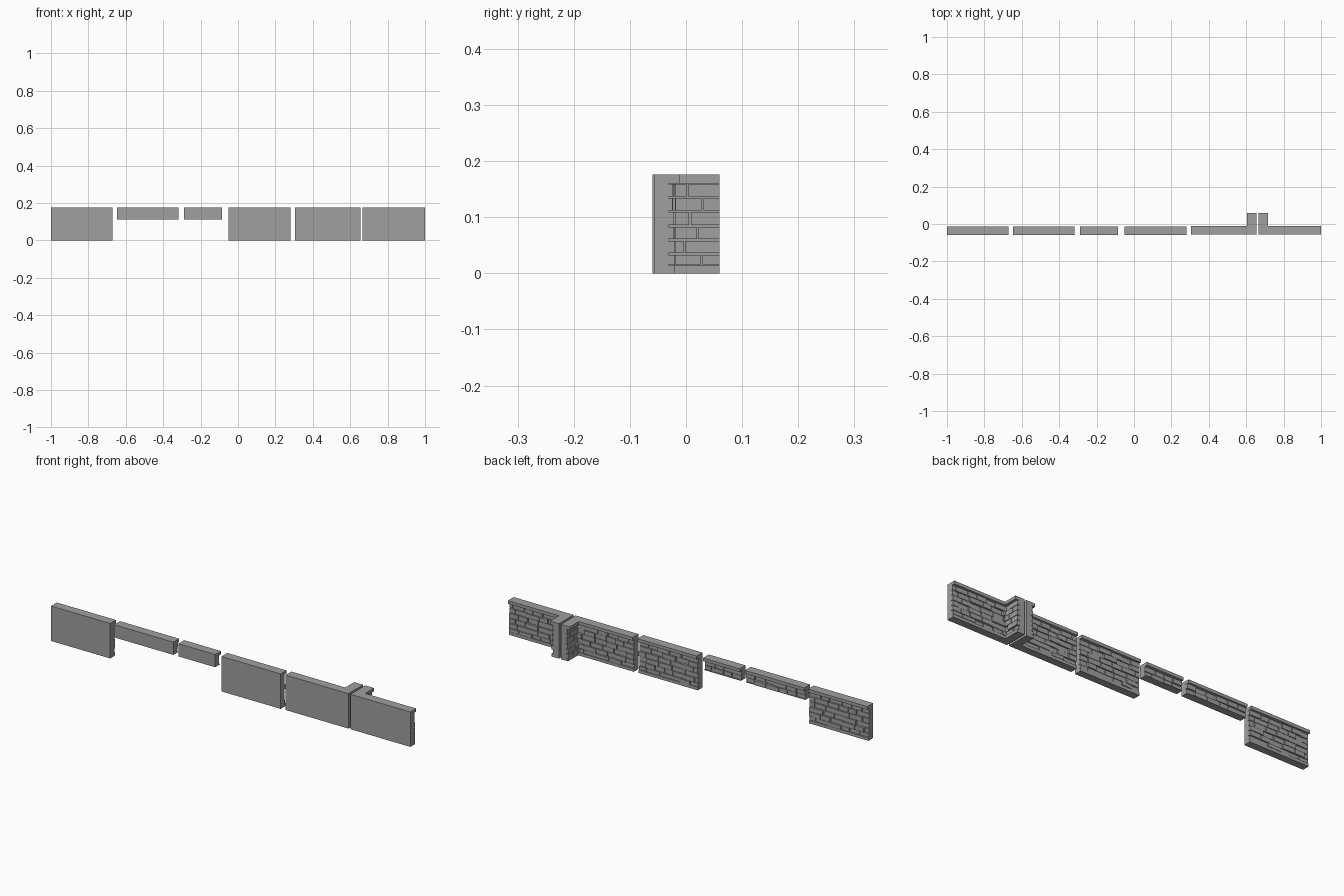
import bpy, bmesh, random
from mathutils import Vector

if "Cube" in bpy.data.objects:
    bpy.data.objects.remove(bpy.data.objects["Cube"])
random.seed(4)

stone = bpy.data.materials.new("grey stone")
stone.use_nodes = True
GREY = (0.35, 0.35, 0.35, 1)
stone.diffuse_color = GREY
stone.node_tree.nodes["Principled BSDF"].inputs["Base Color"].default_value = GREY

TOP, CAP_Z = 0.176, 0.160
CAP, BASE, MORTAR = 0.046, 0.037, 0.026
ROWS = [(0.016, 0.033), (0.036, 0.058), (0.061, 0.083),
        (0.086, 0.109), (0.112, 0.134), (0.137, 0.159)]


def prism(bm, profile, place, u0, u1):
    """Extrude a (depth, z) outline along the wall from u0 to u1."""
    a = [bm.verts.new(place(u0, d, z)) for d, z in profile]
    b = [bm.verts.new(place(u1, d, z)) for d, z in profile]
    bm.faces.new(a)
    bm.faces.new(b[::-1])
    for i in range(len(a)):
        j = (i + 1) % len(a)
        bm.faces.new((a[i], b[i], b[j], a[j]))


def wall_run(bm, place, u0, u1, bottom, lip):
    # backing slab with base lip and overhanging cap
    prism(bm, [(0, bottom), (BASE, bottom), (BASE, bottom + lip),
               (MORTAR, bottom + lip), (MORTAR, CAP_Z), (CAP, CAP_Z),
               (CAP, TOP), (0, TOP)], place, u0, u1)
    # staggered bricks of uneven depth
    for row, (z0, z1) in enumerate(ROWS):
        if z0 < bottom:
            continue
        u = u0 - (row % 2) * 0.025
        while u < u1 - 0.008:
            end = u + random.uniform(0.045, 0.075)
            if u1 - end < 0.015:
                end = u1 + 0.003
            depth = random.uniform(0.031, 0.039)
            start = max(u, u0)
            stop = min(end - 0.003, u1)
            if stop - start > 0.004:
                prism(bm, [(MORTAR - 0.002, z0), (depth, z0), (depth, z1),
                           (MORTAR - 0.002, z1)], place, start, stop)
            u = end


def wall(name, x0, x1, bottom=0.0, lip=0.015, front=-0.06, corner=0):
    bm = bmesh.new()
    wall_run(bm, lambda u, d, z: Vector((u, front + d, z)), x0, x1, bottom, lip)
    # return leg at the left (-1) or right (+1) end
    if corner:
        outer = x1 if corner > 0 else x0
        wall_run(bm, lambda u, d, z: Vector((outer - corner * d * 1.08, u, z)),
                 front + MORTAR, 0.06, bottom, lip)
    bmesh.ops.recalc_face_normals(bm, faces=bm.faces)
    mesh = bpy.data.meshes.new(name)
    bm.to_mesh(mesh)
    bm.free()
    mesh.materials.append(stone)
    bpy.context.collection.objects.link(bpy.data.objects.new(name, mesh))


# row of wall modules
wall("wall_panel_outer", -1.0, -0.67)
wall("half_height_panel_long", -0.648, -0.318, 0.112, 0.003)
wall("half_height_panel_short", -0.29, -0.085, 0.112, 0.003)
wall("wall_panel_middle", -0.05, 0.28)
wall("corner_wall_a", 0.305, 0.655, front=-0.057, corner=1)
wall("corner_wall_b", 0.666, 1.0, front=-0.057, corner=-1)
